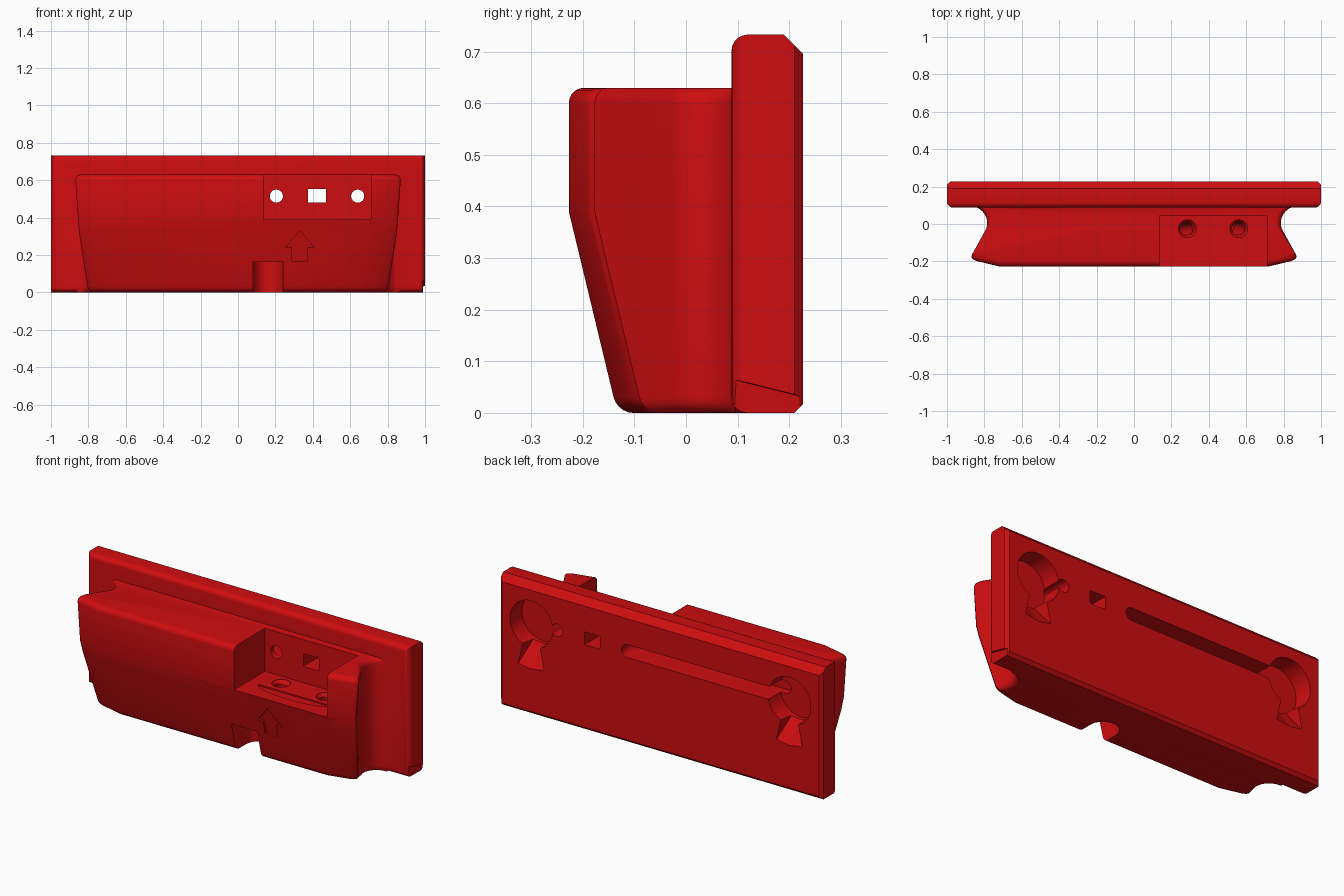
import bpy, bmesh, math
from mathutils import Vector

if "Cube" in bpy.data.objects:
    bpy.data.objects.remove(bpy.data.objects["Cube"])

red = bpy.data.materials.new("red_plastic")
red.diffuse_color = (0.62, 0.004, 0.005, 1)
red.use_nodes = True
red.node_tree.nodes["Principled BSDF"].inputs["Base Color"].default_value = red.diffuse_color


def finish(name, bm):
    bmesh.ops.recalc_face_normals(bm, faces=bm.faces[:])
    me = bpy.data.meshes.new(name)
    bm.to_mesh(me)
    bm.free()
    me.materials.append(red)
    ob = bpy.data.objects.new(name, me)
    bpy.context.collection.objects.link(ob)
    return ob


def loft(name, rings):
    """Closed skin through rings of equal point count."""
    bm = bmesh.new()
    rows = [[bm.verts.new(p) for p in r] for r in rings]
    n = len(rows[0])
    for a, b in zip(rows, rows[1:]):
        for i in range(n):
            j = (i + 1) % n
            bm.faces.new((a[i], a[j], b[j], b[i]))
    bm.faces.new(rows[0])
    bm.faces.new(rows[-1])
    return finish(name, bm)


def prism(name, pts, vec):
    v = Vector(vec)
    return loft(name, [[Vector(p) for p in pts], [Vector(p) + v for p in pts]])


def box(name, x0, x1, y0, y1, z0, z1):
    return prism(name, [(x0, y0, z0), (x1, y0, z0), (x1, y1, z0), (x0, y1, z0)], (0, 0, z1 - z0))


def rod(name, stops, n=32):
    """Round solid through (point, radius) stops."""
    axis = Vector(stops[-1][0]) - Vector(stops[0][0])
    q = axis.to_track_quat('Z', 'Y')
    return loft(name, [[Vector(p) + q @ Vector((r * math.cos(t), r * math.sin(t), 0))
                        for t in (2 * math.pi * i / n for i in range(n))] for p, r in stops])


def boolean(ob, tool, op):
    m = ob.modifiers.new("bool", 'BOOLEAN')
    m.object, m.operation, m.solver = tool, op, 'EXACT'
    bpy.context.view_layer.objects.active = ob
    bpy.ops.object.modifier_apply(modifier=m.name)
    bpy.data.objects.remove(tool)


def lerp(z, table):
    for (z0, a), (z1, b) in zip(table, table[1:]):
        if z <= z1:
            return a + (b - a) * (z - z0) / (z1 - z0)
    return table[-1][1]


def front_y(z):
    return lerp(z, [(0, -0.133), (0.39, -0.227), (0.64, -0.227)])


# Body: flared sides with a concave neck, sloping lower front, rounded rims
def section(z, inset):
    yf = front_y(z) + inset
    tx = lerp(z, [(0, 0.80), (0.32, 0.85), (0.63, 0.872)])
    half = [(tx - 0.15, yf), (tx - 0.025, yf + 0.03), (tx - 0.007, yf + 0.04),
            (tx, yf + 0.05), (tx - 0.003, yf + 0.062)]
    for i in range(13):
        t = math.radians(200 - 110 * i / 12)
        half.append((0.875 + 0.09 * math.cos(t), 0.005 + 0.09 * math.sin(t)))
    half.append((0.875, 0.13))
    half = [(x - inset, y) for x, y in half]
    return [(x, y, z) for x, y in half] + [(-x, y, z) for x, y in reversed(half)]


R, H = 0.03, 0.63
# (distance from the end, inset), from the end face inwards
arc = [(R * (1 - math.cos(t)), R * (1 - math.sin(t))) for t in
       (math.pi / 2 * i / 5 for i in range(6))]
rings = [section(d, i) for d, i in arc]
rings += [section(z, 0) for z in (0.32, 0.39)]
rings += [section(H - d, i) for d, i in reversed(arc)]
body = loft("mount_body", rings)

# Back plate: rounded front rim, chamfered back rim, larger chamfer on top
plate = box("back_plate", -1, 1, 0.088, 0.227, 0, 0.733)
bm = bmesh.new()
bm.from_mesh(plate.data)
for y, off, seg in ((0.088, 0.032, 5), (0.227, 0.017, 1)):
    rim = [e for e in bm.edges if all(abs(v.co.y - y) < 1e-4 for v in e.verts)]
    bmesh.ops.bevel(bm, geom=rim, offset=off, segments=seg, profile=0.5, affect='EDGES')
bmesh.ops.recalc_face_normals(bm, faces=bm.faces[:])
bm.to_mesh(plate.data)
bm.free()
boolean(plate, prism("top_chamfer", [(-1.1, 0.17, 0.753), (-1.1, 0.27, 0.653), (-1.1, 0.27, 0.8),
                                     (-1.1, 0.17, 0.8)], (2.2, 0, 0)), 'DIFFERENCE')
boolean(body, plate, 'UNION')

cutters = []

# Step cut into the upper front
cutters.append(box("step_cut", 0.135, 0.71, -0.4, 0.045, 0.389, 0.8))

# Through holes in the step's back wall
ZH = 0.515
for x in (0.205, 0.64):
    cutters.append(rod("wall_hole", [((x, 0, ZH), 0.035), ((x, 0.4, ZH), 0.035)]))
cutters.append(box("square_hole", 0.373, 0.47, 0, 0.4, 0.48, 0.552))

# Long slot in the back
slot = []
for i in range(26):
    t = math.radians(-90 + 180 * (i % 13) / 12 + (180 if i > 12 else 0))
    slot.append(((0.205 if i < 13 else -0.70) + 0.036 * math.cos(t), 0.075, ZH + 0.036 * math.sin(t)))
cutters.append(prism("back_slot", slot, (0, 0.3, 0)))

# Keyhole recesses with flared ramps below
for x in (0.8, -0.8):
    cutters.append(rod("keyhole", [((x, 0.12, 0.505), 0.132), ((x, 0.4, 0.505), 0.132)], 48))
    ramp = []
    for y, zb, w in ((0.122, 0.40, 0.035), (0.2275, 0.255, 0.08), (0.24, 0.25, 0.083)):
        ramp.append([(x - w, y, zb + 0.012), (x, y, zb), (x + w, y, zb + 0.012),
                     (x + w * 0.5, y, 0.45), (x - w * 0.5, y, 0.45)])
    cutters.append(loft("keyhole_ramp", ramp))

# Countersunk holes in the step floor
for x, end in ((0.285, (0.17, -0.04, 0.08)), (0.56, (0.50, -0.02, 0.2))):
    cutters.append(rod("sink", [((x, -0.025, 0.41), 0.048), ((x, -0.025, 0.385), 0.048),
                                ((x, -0.025, 0.365), 0.035)]))
    cutters.append(rod("bore", [((x, -0.025, 0.375), 0.034), (end, 0.034)]))

# Shallow crescent in the step floor
cres = [(0.4225 + 0.222 * math.cos(t), -0.102 + 0.06 * math.sin(t), 0.382)
        for t in (math.pi * (1 + i / 20) for i in range(21))]
cutters.append(prism("crescent", cres, (0, 0, 0.03)))

# Bottom pocket with a round back end
pocket = [(0.08, -0.4, -0.1), (0.24, -0.4, -0.1)]
pocket += [(0.16 + 0.08 * math.cos(t), -0.045 + 0.08 * math.sin(t), -0.1)
           for t in (math.pi * i / 16 for i in range(17))]
cutters.append(prism("bottom_pocket", pocket, (0, 0, 0.262)))

# Arrow engraved in the sloping front
arrow = [(0.04, 0.165), (0.04, 0.24), (0.077, 0.24), (0, 0.33)]
arrow = arrow + [(-x, z) for x, z in reversed(arrow[:3])]
cutters.append(prism("arrow", [(0.33 + x, front_y(z) - 0.02, z) for x, z in arrow], (0, 0.034, 0)))

# Shaved lower right corner of the plate
cutters.append(prism("corner_shave", [(0.985, 0.05, -0.01), (1.05, 0.05, -0.01),
                                      (1.05, 0.05, 0.08), (0.99, 0.05, 0.075)], (0, 0.2, -0.05)))

for c in cutters:
    boolean(body, c, 'DIFFERENCE')

# One material and smooth shading with sharp creases
body.data.materials.clear()
body.data.materials.append(red)
bpy.ops.object.select_all(action='DESELECT')
body.select_set(True)
bpy.context.view_layer.objects.active = body
bpy.ops.object.shade_smooth_by_angle(angle=math.radians(25))
